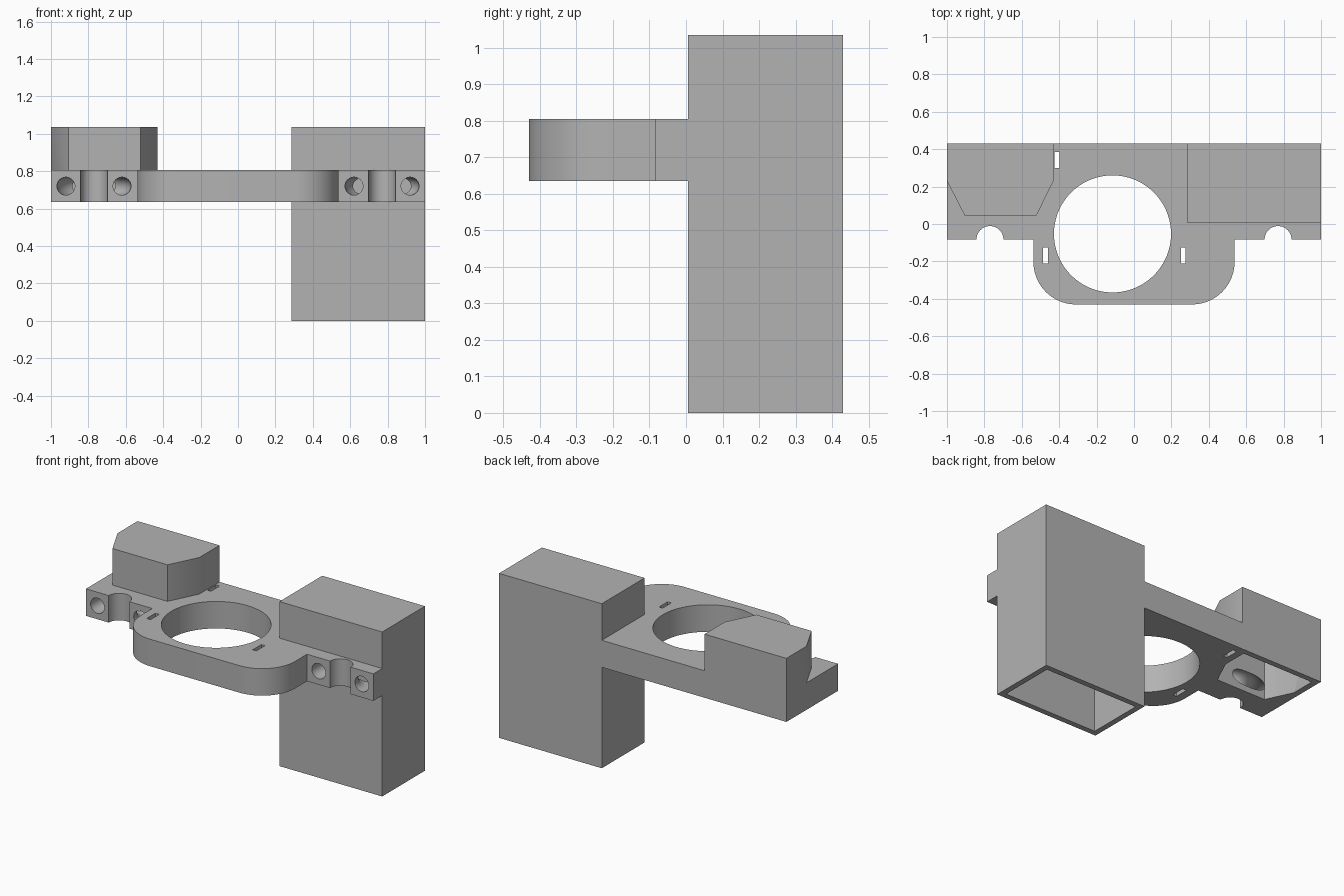
import bpy, bmesh
from math import pi, cos, sin

cube = bpy.data.objects.get("Cube")
if cube:
    bpy.data.objects.remove(cube, do_unlink=True)

grey = bpy.data.materials.new("matte_grey")
grey.use_nodes = True
colour = (0.45, 0.45, 0.45, 1)
grey.diffuse_color = colour
grey.node_tree.nodes["Principled BSDF"].inputs["Base Color"].default_value = colour

BOTTOM, TOP, DECK_LOW, DECK_HIGH = 0.0, 1.035, 0.635, 0.805
DECK_MID = (DECK_LOW + DECK_HIGH) / 2
BACK, WALL, EXTRA = 0.43, 0.035, 0.1


def prism(name, outline, low, high):
    """Extrude a plan outline between two heights."""
    bm = bmesh.new()
    face = bm.faces.new([bm.verts.new((x, y, low)) for x, y in outline])
    out = bmesh.ops.extrude_face_region(bm, geom=[face])
    verts = [v for v in out["geom"] if isinstance(v, bmesh.types.BMVert)]
    bmesh.ops.translate(bm, verts=verts, vec=(0, 0, high - low))
    bmesh.ops.recalc_face_normals(bm, faces=bm.faces)
    mesh = bpy.data.meshes.new(name)
    bm.to_mesh(mesh)
    bm.free()
    mesh.materials.append(grey)
    obj = bpy.data.objects.new(name, mesh)
    bpy.context.collection.objects.link(obj)
    return obj


def arc(cx, cy, r, start, end, steps):
    angles = [start + (end - start) * i / steps for i in range(steps + 1)]
    return [(cx + r * cos(a), cy + r * sin(a)) for a in angles]


def rect(x0, x1, y0, y1):
    return [(x0, y0), (x1, y0), (x1, y1), (x0, y1)]


def combine(target, other, operation):
    mod = target.modifiers.new(operation.title(), "BOOLEAN")
    mod.object, mod.operation, mod.solver = other, operation, "EXACT"
    bpy.context.view_layer.objects.active = target
    bpy.ops.object.modifier_apply(modifier=mod.name)
    bpy.data.objects.remove(other, do_unlink=True)


# Mounting deck with a rounded front and a cable notch on each arm
EDGE, FRONT, SIDE, CORNER = -0.083, -0.43, 0.538, 0.228
NOTCH_X, NOTCH_R = 0.77, 0.072


def notch(cx):
    return arc(cx, EDGE, NOTCH_R, pi, 0, 20)


outline = [(-1, BACK), (-1, EDGE)] + notch(-NOTCH_X) + [(-SIDE, EDGE)]
outline += arc(-SIDE + CORNER, FRONT + CORNER, CORNER, pi, 1.5 * pi, 20)
outline += arc(SIDE - CORNER, FRONT + CORNER, CORNER, 1.5 * pi, 2 * pi, 20)
outline += [(SIDE, EDGE)] + notch(NOTCH_X) + [(1, EDGE), (1, BACK)]
bracket = prism("bracket", outline, DECK_LOW, DECK_HIGH)

# Tall housing and chamfered housing
combine(bracket, prism("tall_housing", rect(0.285, 1, 0.005, BACK), BOTTOM, TOP), "UNION")
chamfered = [(-1, BACK), (-1, 0.23), (-0.905, 0.045),
             (-0.522, 0.045), (-0.43, 0.23), (-0.43, BACK)]
combine(bracket, prism("chamfered_housing", chamfered, DECK_LOW, TOP), "UNION")

# Hollow interiors, open underneath
combine(bracket, prism("tall_cavity", rect(0.285 + WALL, 1 - WALL, 0.04, BACK - WALL),
                       BOTTOM - EXTRA, TOP - WALL), "DIFFERENCE")
pocket = [(-0.962, BACK - WALL), (-0.962, 0.24), (-0.885, 0.077),
          (-0.543, 0.077), (-0.467, 0.24), (-0.467, BACK - WALL)]
combine(bracket, prism("chamfered_cavity", pocket, DECK_LOW - EXTRA, TOP - WALL), "DIFFERENCE")

# Large round opening
opening = arc(-0.115, -0.053, 0.313, 0, 2 * pi, 72)[:-1]
combine(bracket, prism("round_opening", opening, DECK_LOW - EXTRA, TOP), "DIFFERENCE")

# Narrow tie slots
for x, y in [(-0.411, 0.343), (-0.474, -0.168), (0.263, -0.168)]:
    slot = rect(x - 0.013, x + 0.013, y - 0.043, y + 0.043)
    combine(bracket, prism("tie_slot", slot, DECK_LOW - EXTRA, TOP + EXTRA), "DIFFERENCE")

# Curved tie tunnels looping behind each notch
for x in (-NOTCH_X, NOTCH_X):
    bpy.ops.mesh.primitive_torus_add(location=(x, EDGE, DECK_MID), major_radius=0.15,
                                     minor_radius=0.048, major_segments=64, minor_segments=32)
    combine(bracket, bpy.context.object, "DIFFERENCE")

# Smooth the curved walls, keep the edges crisp
bpy.ops.object.select_all(action="DESELECT")
bracket.select_set(True)
bpy.context.view_layer.objects.active = bracket
bpy.ops.object.shade_smooth_by_angle(angle=pi / 6)
